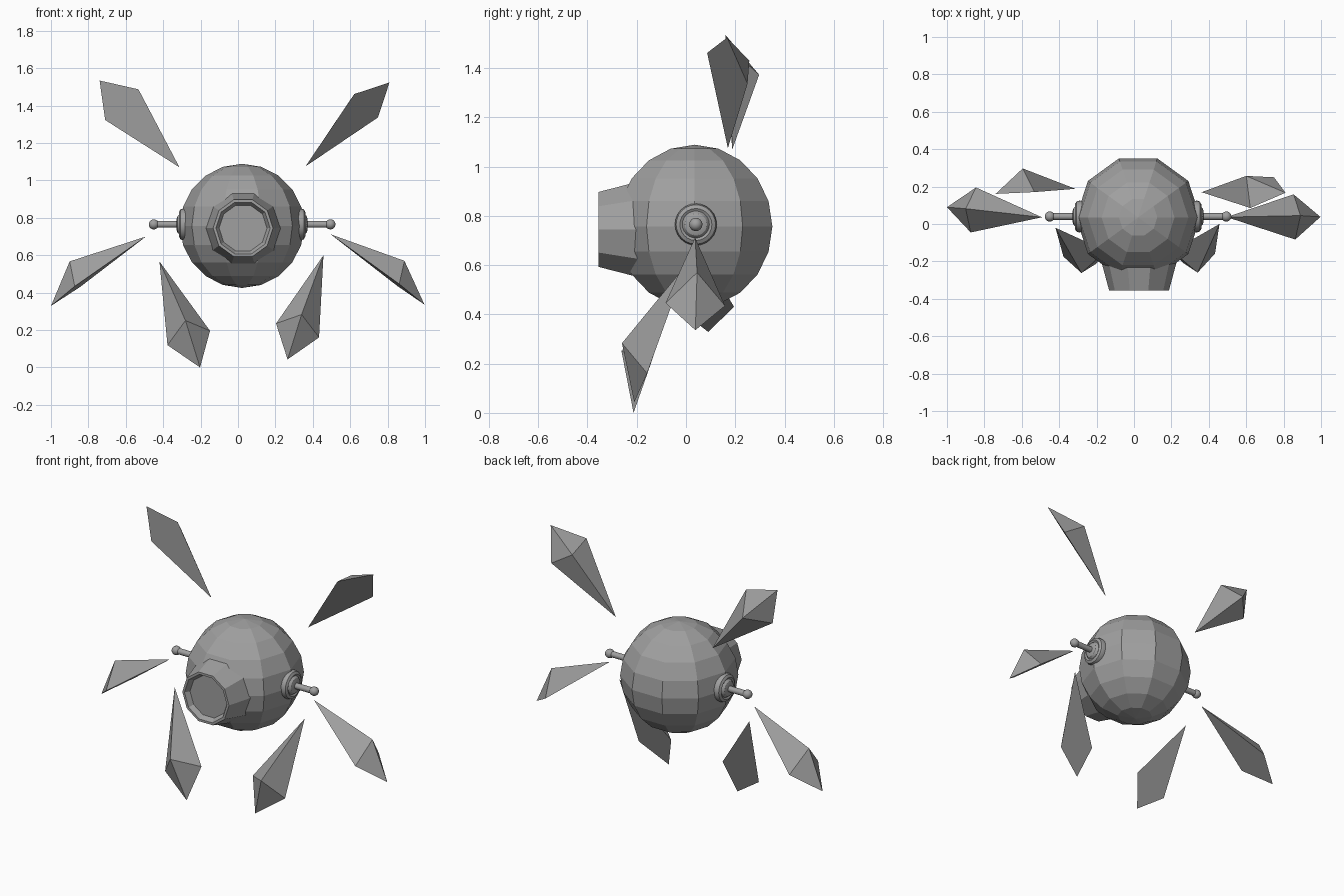
import bpy, bmesh, math
from mathutils import Vector, Matrix

cube = bpy.data.objects.get("Cube")
if cube:
    bpy.data.objects.remove(cube, do_unlink=True)

GREY = (0.35, 0.35, 0.35, 1)
grey = bpy.data.materials.new("plain grey")
grey.use_nodes = True
grey.diffuse_color = GREY
grey.node_tree.nodes["Principled BSDF"].inputs["Base Color"].default_value = GREY


def finish(name, bm, matrix=Matrix(), smooth=None):
    """Turn a bmesh into a grey object, optionally smoothed below an angle."""
    bmesh.ops.transform(bm, matrix=matrix, verts=bm.verts)
    bmesh.ops.recalc_face_normals(bm, faces=bm.faces)
    mesh = bpy.data.meshes.new(name)
    bm.to_mesh(mesh)
    bm.free()
    mesh.materials.append(grey)
    obj = bpy.data.objects.new(name, mesh)
    bpy.context.collection.objects.link(obj)
    if smooth:
        bpy.ops.object.select_all(action='DESELECT')
        obj.select_set(True)
        bpy.context.view_layer.objects.active = obj
        bpy.ops.object.shade_smooth_by_angle(angle=math.radians(smooth))
    return obj


def lathe(name, profile, sides, matrix, smooth=None):
    """Spin (radius, height) points around local z; a zero radius is a pole."""
    bm = bmesh.new()
    rings = []
    for r, h in profile:
        count = sides if r > 0 else 1
        turns = [2 * math.pi * i / sides for i in range(count)]
        rings.append([bm.verts.new((r * math.cos(a), r * math.sin(a), h)) for a in turns])
    for low, high in zip(rings, rings[1:]):
        for i in range(sides):
            j = (i + 1) % sides
            quad = [low[i % len(low)], low[j % len(low)],
                    high[j % len(high)], high[i % len(high)]]
            bm.faces.new(list(dict.fromkeys(quad)))
    return finish(name, bm, matrix, smooth)


def ball_profile(radius, steps, centre=0.0):
    angles = [math.pi * (i / steps - 0.5) for i in range(steps + 1)]
    points = [(radius * math.cos(a), centre + radius * math.sin(a)) for a in angles]
    points[0], points[-1] = (0, centre - radius), (0, centre + radius)
    return points


# Faceted round body
centre = Vector((0.022, 0.035, 0.757))
lathe("body", ball_profile(0.332, 10), 10, Matrix.Translation(centre))

# Tapered snout with a recessed front
snout = [(0.21, 0.17), (0.16, 0.355), (0.145, 0.355), (0.128, 0.325), (0, 0.325)]
lathe("snout", snout, 10,
      Matrix.Translation((0.027, 0, 0.745)) @ Matrix.Rotation(math.pi / 2, 4, 'X'))

# Side fittings: a domed washer, a rod and an end ball on each side
washer = [(0.08, 0.27), (0.085, 0.315), (0.08, 0.33), (0.065, 0.338),
          (0.055, 0.332), (0.045, 0.345), (0.03, 0.35), (0, 0.35)]
rod = [(0.018, 0.33), (0.018, 0.465)]
for side, label in ((1, "left"), (-1, "right")):
    place = (Matrix.Translation((centre.x, 0.04, 0.765))
             @ Matrix.Rotation(side * math.pi / 2, 4, 'Y'))
    lathe(label + "_washer", washer, 24, place, 30)
    lathe(label + "_rod", rod, 16, place, 30)
    lathe(label + "_end_ball", ball_profile(0.027, 10, 0.472), 16, place, 40)


def shard(name, tip, end, peak):
    """Kite with a flat underside and a raised peak, from tip, end and peak points."""
    tip, end, peak = Vector(tip), Vector(end), Vector(peak)
    axis = (end - tip).normalized()
    up = peak - tip
    up = (up - axis * up.dot(axis)).normalized()
    across = axis.cross(up) * 0.121
    middle = tip.lerp(end, 0.722)
    bm = bmesh.new()
    t, a, e, b, p = [bm.verts.new(v) for v in
                     (tip, middle + across, end, middle - across, peak)]
    for face in ((t, a, e, b), (t, p, a), (t, b, p), (a, p, e), (e, p, b)):
        bm.faces.new(face)
    return finish(name, bm, smooth=30)


# Six floating shards around the body
shard("lower_left_shard", (0.457, 0.0, 0.6), (0.265, -0.21, 0.043), (0.34, -0.26, 0.283))
shard("lower_right_shard", (-0.42, -0.02, 0.567), (-0.203, -0.213, 0), (-0.281, -0.262, 0.251))
shard("middle_left_shard", (0.495, 0.037, 0.712), (0.997, 0.038, 0.336), (0.89, 0.045, 0.57))
shard("middle_right_shard", (-0.492, 0.036, 0.7), (-1.0, 0.09, 0.329), (-0.9, 0.082, 0.567))
shard("upper_left_shard", (0.361, 0.17, 1.075), (0.81, 0.167, 1.524), (0.6, 0.257, 1.43))
shard("upper_right_shard", (-0.313, 0.188, 1.07), (-0.74, 0.161, 1.534), (-0.595, 0.297, 1.373))
